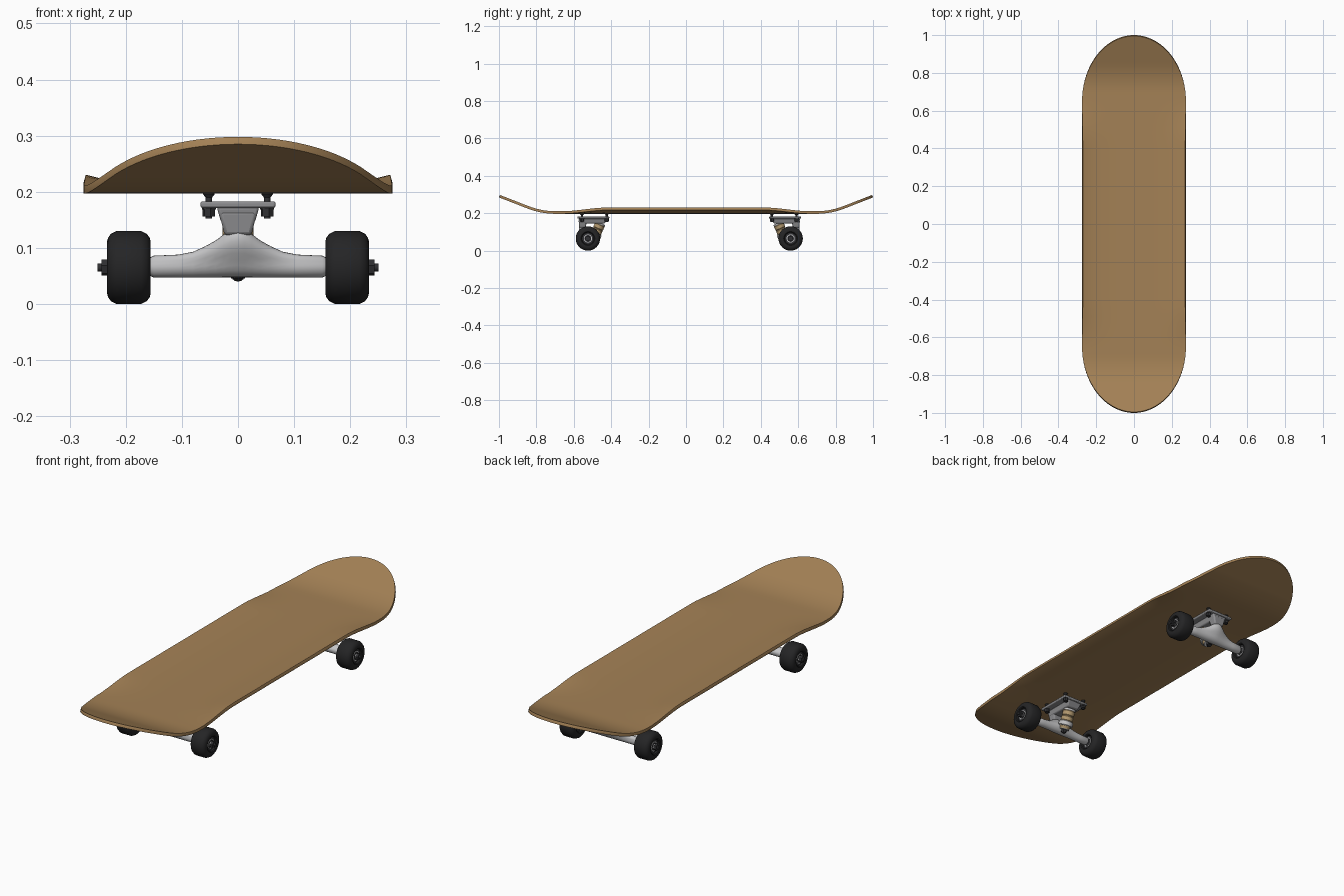
import bpy, bmesh, math
from mathutils import Vector

if "Cube" in bpy.data.objects:
    bpy.data.objects.remove(bpy.data.objects["Cube"])


def material(name, rgb):
    m = bpy.data.materials.new(name)
    m.diffuse_color = (*rgb, 1)
    m.use_nodes = True
    m.node_tree.nodes["Principled BSDF"].inputs["Base Color"].default_value = m.diffuse_color
    return m


WOOD = material("wood", (0.37, 0.22, 0.092))
SILVER = material("polished_metal", (0.55, 0.55, 0.56))
GREY = material("cast_grey_metal", (0.27, 0.27, 0.28))
BLACK = material("black_rubber", (0.018, 0.018, 0.019))
DARK = material("dark_steel", (0.03, 0.03, 0.033))
TAN = material("tan_bushing", (0.45, 0.32, 0.16))


def finish(bm, name, mat, angle=35):
    bmesh.ops.remove_doubles(bm, verts=bm.verts, dist=1e-5)
    bmesh.ops.recalc_face_normals(bm, faces=bm.faces)
    me = bpy.data.meshes.new(name)
    bm.to_mesh(me)
    bm.free()
    me.materials.append(mat)
    ob = bpy.data.objects.new(name, me)
    bpy.context.collection.objects.link(ob)
    bpy.ops.object.select_all(action='DESELECT')
    ob.select_set(True)
    bpy.context.view_layer.objects.active = ob
    bpy.ops.object.shade_smooth_by_angle(angle=math.radians(angle))
    return ob


def bevel(ob, width, segments=2):
    m = ob.modifiers.new("bevel", 'BEVEL')
    m.width, m.segments = width, segments
    m.limit_method, m.angle_limit = 'ANGLE', math.radians(40)


def loft(name, rings, mat, angle=35):
    """Skin a list of equal point rings and cap both ends."""
    bm = bmesh.new()
    vs = [[bm.verts.new(p) for p in r] for r in rings]
    n = len(vs[0])
    for a, b in zip(vs, vs[1:]):
        for i in range(n):
            bm.faces.new((a[i], a[(i + 1) % n], b[(i + 1) % n], b[i]))
    bm.faces.new(vs[0])
    bm.faces.new(vs[-1])
    return finish(bm, name, mat, angle)


def lathe(name, origin, axis, profile, mat, n=32):
    """Turn (distance along axis, radius) pairs around an axis."""
    d = Vector(axis).normalized()
    e = d.orthogonal().normalized()
    f = d.cross(e)
    o = Vector(origin)
    ang = [2 * math.pi * i / n for i in range(n)]
    return loft(name, [[o + d * t + (e * math.cos(a) + f * math.sin(a)) * r for a in ang]
                       for t, r in profile], mat)


# Deck: rounded outline, concave rails between the trucks, upturned ends
def deck_z(x, y):
    y = abs(y)
    k = 0
    if y > 0.7:
        k = 1.3 * (y - 0.7) ** 2 if y < 0.85 else 0.02925 + 0.39 * (y - 0.85)
    t = min(1, max(0, (0.66 - y) / 0.24))
    return 0.197 + k + 0.02 * t * t * (3 - 2 * t) * abs(x / 0.275) ** 4


half = [(0.65 * i / 20, 0.275) for i in range(20)]
half += [(0.65 + 0.35 * math.sin(a), 0.275 * math.cos(a))
         for a in [math.pi / 2 * i / 24 for i in range(25)]]
stations = [(-y, w) for y, w in reversed(half[1:])] + half
bm = bmesh.new()
N = 24
rows = []
for y, w in stations:
    xs = [w * math.sin(math.pi / 2 * (2 * i / N - 1)) for i in range(N + 1)]
    rows.append([bm.verts.new((x, y, deck_z(x, y))) for x in xs])
for a, b in zip(rows, rows[1:]):
    for i in range(N):
        bm.faces.new((a[i], a[i + 1], b[i + 1], b[i]))
deck = finish(bm, "deck", WOOD)
sol = deck.modifiers.new("thickness", 'SOLIDIFY')
sol.thickness, sol.offset = 0.014, -1
bevel(deck, 0.003)

MID = 0.0175  # the truck pair sits slightly off centre


def build_truck(s, tag):
    def P(x, u, z):
        return Vector((x, MID + s * u, z))

    def rect(w, u0, u1, z):
        return [P(-w, u0, z), P(w, u0, z), P(w, u1, z), P(-w, u1, z)]

    # Baseplate, kingpin block and pivot cup
    plate = loft(tag + "_baseplate", [rect(0.067, 0.4275, 0.5975, 0.183),
                                      rect(0.067, 0.4275, 0.5975, 0.171)], GREY)
    bevel(plate, 0.004)
    block = loft(tag + "_baseplate_block", [rect(0.038, 0.434, 0.592, 0.173),
                                            rect(0.03, 0.452, 0.588, 0.145)], GREY)
    bevel(block, 0.005)
    cup = loft(tag + "_pivot_cup", [rect(0.034, 0.545, 0.592, 0.165),
                                    rect(0.024, 0.555, 0.588, 0.122)], GREY)
    bevel(cup, 0.006)

    # Deck bolts with hex nuts below
    for x in (-0.052, 0.052):
        for u in (0.4415, 0.5735):
            lathe(tag + "_deck_bolt", P(x, u, 0), (0, 0, 1),
                  [(0.152, 0.006), (0.19, 0.006), (0.195, 0.010), (0.1985, 0.010),
                   (0.1985, 0.005), (0.196, 0.004)], DARK, 16)
            lathe(tag + "_deck_nut", P(x, u, 0), (0, 0, 1),
                  [(0.156, 0.0115), (0.168, 0.0115), (0.168, 0.013), (0.171, 0.013)], DARK, 6)

    # Hanger: round arms swelling to a central peak that leans to the pivot
    prof = [(0, 0.134, 0.032), (0.012, 0.132, 0.031), (0.025, 0.124, 0.029),
            (0.04, 0.113, 0.026), (0.058, 0.103, 0.023), (0.08, 0.093, 0.021),
            (0.105, 0.088, 0.02), (0.15, 0.086, 0.0195), (0.156, 0.083, 0.016)]
    rings = []
    for x, top, hu in [(-x, t, h) for x, t, h in reversed(prof[1:])] + prof:
        bot = 0.05 if abs(x) > 0.155 else 0.047
        ring = []
        for i in range(24):
            a = 2 * math.pi * i / 24
            z = (top + bot) / 2 + (top - bot) / 2 * math.sin(a)
            lean = 0.03 * max(0, (z - 0.075) / 0.055)
            ring.append(P(x, 0.542 + hu * math.cos(a) + lean, z))
        rings.append(ring)
    loft(tag + "_hanger", rings, SILVER, 50)

    # Tilted kingpin stack
    o, d = P(0, 0.465, 0.17), (0, s * 0.4, -0.92)
    lathe(tag + "_upper_washer", o, d, [(0.024, 0.028), (0.033, 0.028)], SILVER)
    lathe(tag + "_upper_bushing", o, d, [(0.032, 0.025), (0.036, 0.028), (0.055, 0.028),
                                         (0.059, 0.025), (0.063, 0.028), (0.08, 0.028),
                                         (0.084, 0.025)], TAN)
    lathe(tag + "_hanger_ring", o, d, [(0.083, 0.029), (0.086, 0.033), (0.104, 0.033),
                                       (0.107, 0.029)], SILVER)
    lathe(tag + "_lower_bushing", o, d, [(0.106, 0.026), (0.119, 0.021)], TAN)
    lathe(tag + "_lower_washer", o, d, [(0.119, 0.022), (0.122, 0.022)], SILVER)
    lathe(tag + "_kingpin_nut", o, d, [(0.122, 0.013), (0.134, 0.013)], DARK, 6)
    lathe(tag + "_kingpin", o, d, [(0.02, 0.008), (0.138, 0.008)], DARK, 16)

    # Axle and wheels
    lathe(tag + "_axle", P(0, 0.542, 0.065), (1, 0, 0), [(-0.25, 0.007), (0.25, 0.007)], DARK, 16)
    for sx in (-1, 1):
        c, ax = P(sx * 0.1945, 0.542, 0.065), (sx, 0, 0)
        side = [(0.024, 0.030), (0.036, 0.033), (0.039, 0.037), (0.039, 0.046),
                (0.037, 0.053), (0.032, 0.060), (0.022, 0.065)]
        lathe(tag + "_wheel", c, ax, [(-t, r) for t, r in side] + side[::-1], BLACK, 48)
        lathe(tag + "_wheel_core", c, ax, [(-0.029, 0.018), (-0.029, 0.0315),
                                           (0.029, 0.0315), (0.029, 0.018)], DARK)
        lathe(tag + "_bearing", c, ax, [(-0.031, 0.022), (0.031, 0.022)], SILVER, 24)
        lathe(tag + "_bearing_shield", c, ax, [(-0.032, 0.018), (0.032, 0.018)], DARK, 24)
        lathe(tag + "_axle_washer", c, ax, [(0.032, 0.012), (0.038, 0.012)], SILVER, 24)
        lathe(tag + "_axle_nut", c, ax, [(0.036, 0.015), (0.049, 0.015)], DARK, 6)


build_truck(-1, "front_truck")
build_truck(1, "rear_truck")
